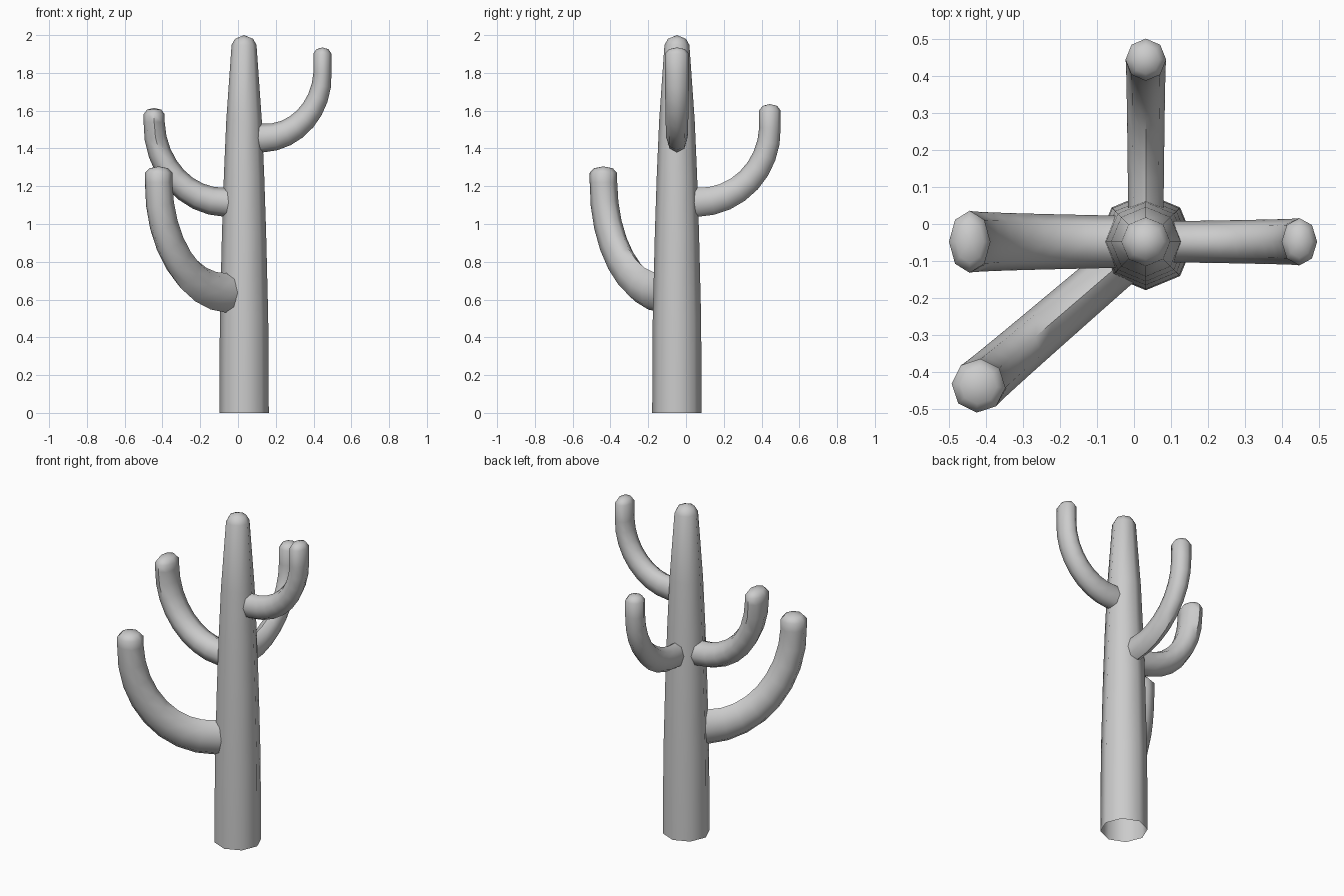
import bpy, bmesh
from math import sin, cos, pi
from mathutils import Vector

if "Cube" in bpy.data.objects:
    bpy.data.objects.remove(bpy.data.objects["Cube"])

SIDES = 8
AXIS = Vector((0.032, -0.048, 0))


def loft(name, rings, apex):
    """Skin octagonal rings (centre, u axis, v axis), closing at an apex; the base stays open."""
    bm = bmesh.new()
    loops = []
    for c, u, v in rings:
        loops.append([bm.verts.new(c + u * cos(2 * pi * k / SIDES) + v * sin(2 * pi * k / SIDES))
                      for k in range(SIDES)])
    for a, b in zip(loops, loops[1:]):
        for k in range(SIDES):
            n = (k + 1) % SIDES
            bm.faces.new((a[k], a[n], b[n], b[k]))
    top = bm.verts.new(apex)
    for k in range(SIDES):
        bm.faces.new((loops[-1][k], loops[-1][(k + 1) % SIDES], top))
    for f in bm.faces:
        f.smooth = True
    mesh = bpy.data.meshes.new(name)
    bm.to_mesh(mesh)
    bm.free()
    ob = bpy.data.objects.new(name, mesh)
    bpy.context.collection.objects.link(ob)
    bpy.ops.object.select_all(action='DESELECT')
    ob.select_set(True)
    bpy.context.view_layer.objects.active = ob
    bpy.ops.object.shade_smooth_by_angle(angle=1.0)
    return ob


# Tapered trunk with a rounded top
X, Y, Z = Vector((1, 0, 0)), Vector((0, 1, 0)), Vector((0, 0, 1))
profile = [(0, .131), (.5, .128), (.95, .117), (1.25, .107), (1.55, .094),
           (1.948, .066), (1.98, .048)]
loft("trunk", [(AXIS + Z * z, X * r, Y * r) for z, r in profile], AXIS + Z * 2.0)


def arm(name, tip, start, base_z, bend_z, top, plane, side, steps=8):
    """Arm leaving the trunk level and curving upright; plane and side are (base, tip) radii."""
    out = Vector((tip[0], tip[1], 0)) - AXIS
    reach = out.length
    out.normalize()
    lat = Vector((out.y, -out.x, 0))
    rings = [(AXIS + out * .03 + Z * base_z, lat * side[0], Z * plane[0])]
    for i in range(steps + 1):
        t = i / steps
        a = t * pi / 2
        c = AXIS + out * (start + (reach - start) * sin(a)) + Z * (base_z + (bend_z - base_z) * (1 - cos(a)))
        p = plane[0] + (plane[1] - plane[0]) * t
        s = side[0] + (side[1] - side[0]) * t
        rings.append((c, lat * s, (Z * cos(a) - out * sin(a)) * p))
    # straight end and rounded tip
    end = AXIS + out * reach
    for z, k in ((top - .034, 1), (top - .01, .68)):
        rings.append((end + Z * z, lat * side[1] * k, -out * plane[1] * k))
    return loft(name, rings, end + Z * top)


arm("right_arm", (.447, -.048), .10, 1.455, 1.80, 1.935, (.076, .048), (.056, .064))
arm("back_arm", (.032, .444), .11, 1.115, 1.51, 1.635, (.077, .057), (.048, .055))
arm("left_arm", (-.444, -.048), .10, 1.115, 1.54, 1.615, (.077, .056), (.071, .084))
arm("front_left_arm", (-.42, -.437), .12, .635, 1.22, 1.305, (.105, .073), (.062, .073))
